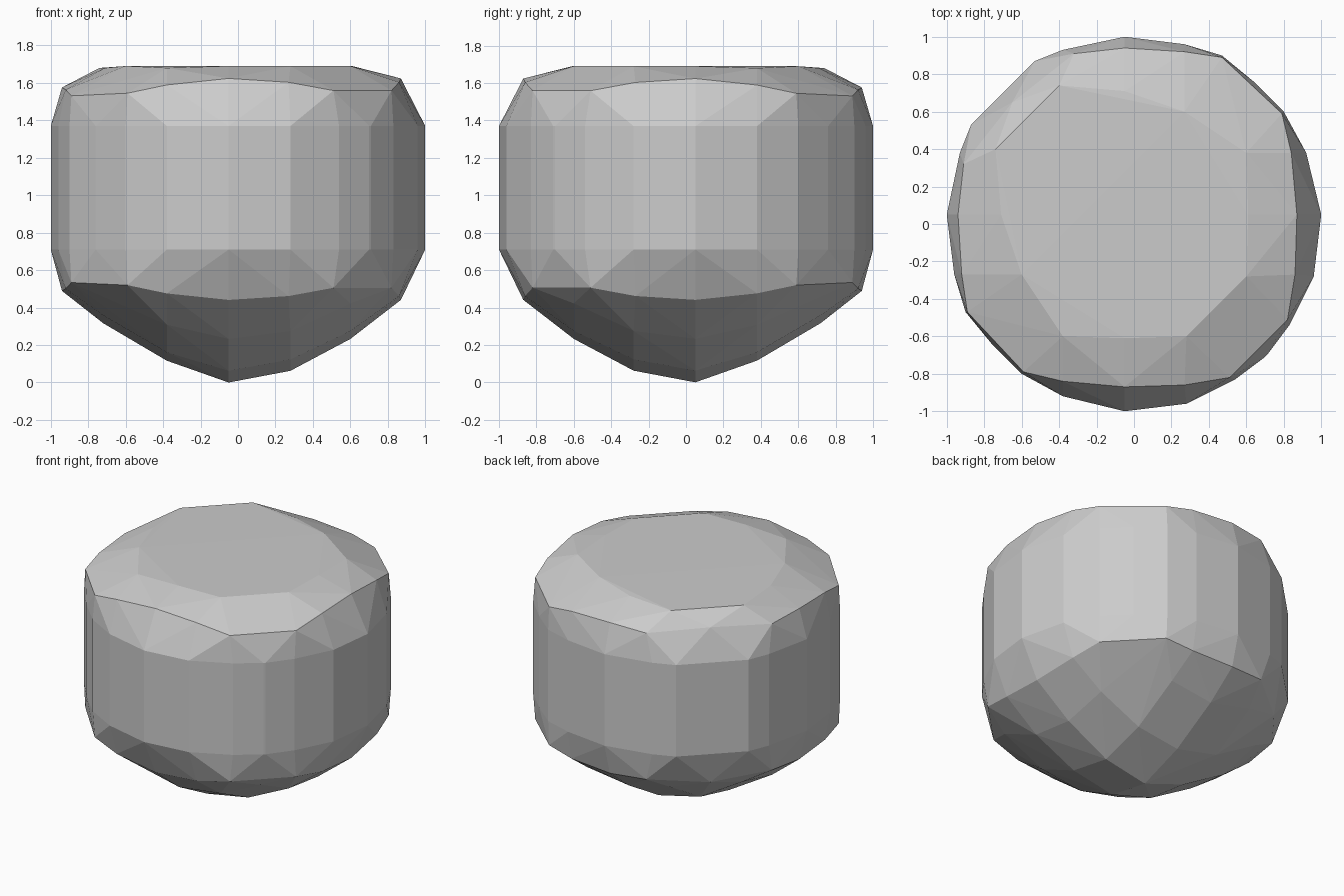
import bpy, bmesh
from math import hypot

if "Cube" in bpy.data.objects:
    bpy.data.objects.remove(bpy.data.objects["Cube"])

# Half outlines; the other half is the reflection (x, y) -> (-y, -x)
belt = [(-1, .05), (-.96, -.27), (-.9, -.47), (-.76, -.64), (-.6, -.8), (-.38, -.92),
        (-.05, -1), (.28, -.96), (.54, -.83), (.71, -.7), (-.93, .38), (-.87, .53)]
rim = [(-.94, .05), (-.92, -.27), (-.89, -.47), (-.59, -.79), (-.38, -.84),
       (-.05, -.87), (.27, -.86), (.51, -.82), (-.91, .32), (-.65, .65)]
plate = [(-.71, .05), (-.6, -.27), (-.38, -.6), (-.05, -.61), (.28, -.6), (-.74, .4)]
dome_profile = [(0, 0), (.072, 0), (.28, .06), (.39, .12), (.57, .21), (.72, .315),
                (.87, .44), (1.03, .55)]


def both(points):
    return points + [(-y, -x) for x, y in points]


def dome_height(r):
    for (r0, z0), (r1, z1) in zip(dome_profile, dome_profile[1:]):
        if r <= r1:
            return z0 + (z1 - z0) * (r - r0) / (r1 - r0)
    return .55


points = []
# Upright wall
for x, y in both(belt):
    points += [(x, y, .71), (x, y, 1.37)]
# Upper and lower rims, mirrored in height
for x, y in both(rim):
    z = dome_height(hypot(x, y))
    points += [(x, y, z), (x, y, 2.065 - z)]
# Flat top
for x, y in both(plate):
    points.append((x, y, 1.69 if hypot(x, y) < .7 else 1.68))
# Faceted pointed underside
steps = (-.72, -.38, -.05, .28, .6)
for x in steps:
    for y in steps:
        r = hypot(x, y)
        if r < .9:
            points.append((x, -y, dome_height(r)))

# Faceted boulder
bm = bmesh.new()
for p in points:
    bm.verts.new(p)
hull = bmesh.ops.convex_hull(bm, input=bm.verts)
loose = [v for v in bm.verts if not v.link_faces]
bmesh.ops.delete(bm, geom=loose, context='VERTS')
bmesh.ops.recalc_face_normals(bm, faces=bm.faces)
mesh = bpy.data.meshes.new("faceted_boulder")
bm.to_mesh(mesh)
bm.free()
boulder = bpy.data.objects.new("faceted_boulder", mesh)
bpy.context.collection.objects.link(boulder)
